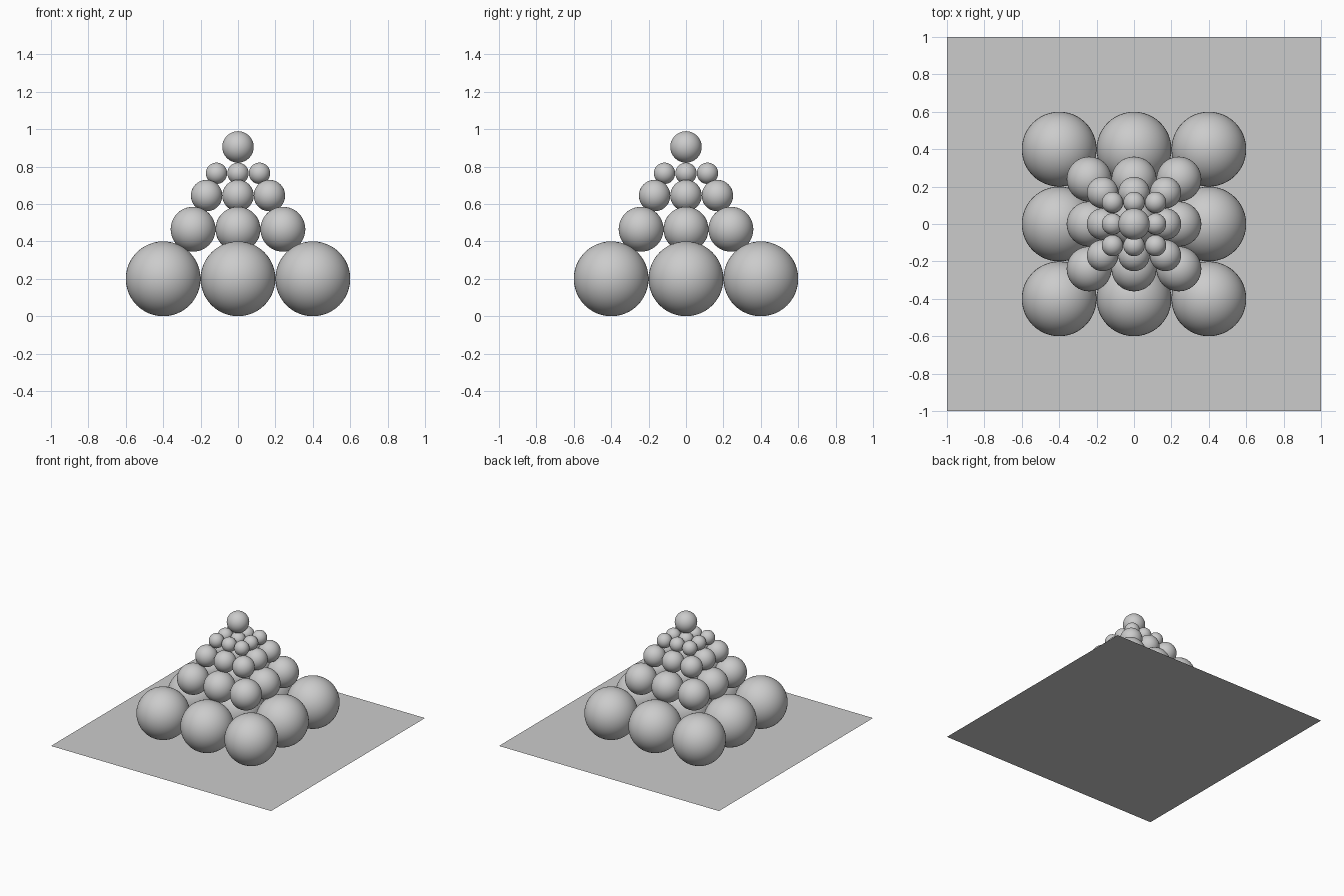
import bpy

if "Cube" in bpy.data.objects:
    bpy.data.objects.remove(bpy.data.objects["Cube"])

grey = bpy.data.materials.new("light_grey")
grey.diffuse_color = (0.6, 0.6, 0.6, 1)
grey.use_nodes = True
grey.node_tree.nodes["Principled BSDF"].inputs["Base Color"].default_value = grey.diffuse_color


def ball(name, x, y, z, r):
    bpy.ops.mesh.primitive_uv_sphere_add(segments=48, ring_count=24, radius=r, location=(x, y, z))
    ob = bpy.context.object
    ob.name = name
    ob.data.materials.append(grey)
    bpy.ops.object.shade_smooth()


# flat base sheet
bpy.ops.mesh.primitive_plane_add(size=2, location=(0, 0, 0))
base = bpy.context.object
base.name = "base_sheet"
base.data.materials.append(grey)

# stacked 3 x 3 layers of balls: (spacing, height, radius)
layers = [(0.4, 0.2, 0.2), (0.24, 0.465, 0.12), (0.168, 0.645, 0.084), (0.115, 0.764, 0.057)]
for n, (gap, z, r) in enumerate(layers, 1):
    for i in (-1, 0, 1):
        for j in (-1, 0, 1):
            ball(f"layer_{n}_ball", i * gap, j * gap, z, r)

# single ball on the peak
ball("top_ball", 0, 0, 0.905, 0.084)
